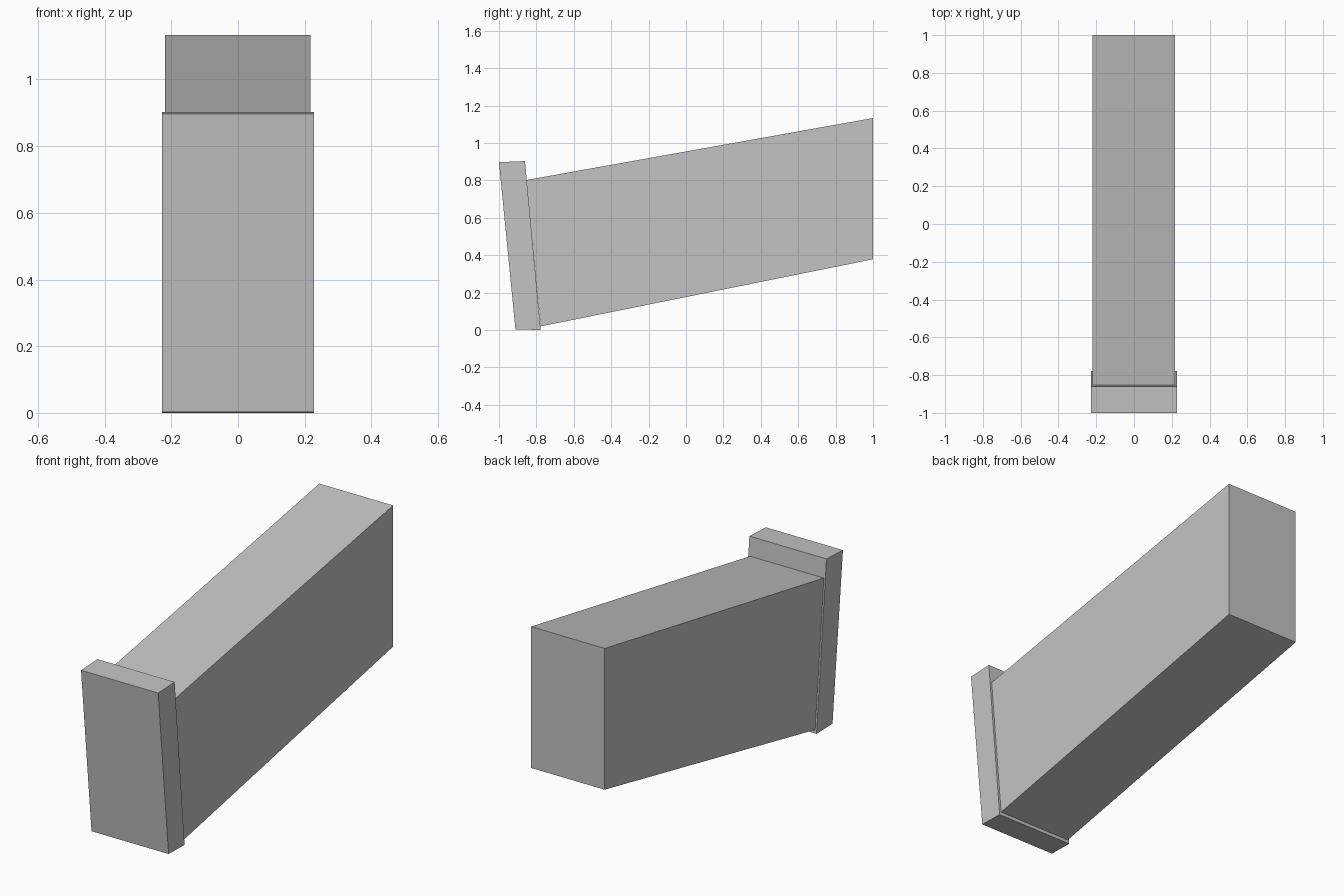
import bpy
import bmesh

cube = bpy.data.objects.get("Cube")
if cube:
    bpy.data.objects.remove(cube, do_unlink=True)

# Single flat colour
grey = bpy.data.materials.new("plain_grey")
grey.use_nodes = True
colour = (0.55, 0.55, 0.55, 1)
grey.diffuse_color = colour
grey.node_tree.nodes["Principled BSDF"].inputs["Base Color"].default_value = colour


def extrude_profile(name, profile, x_min, x_max):
    """Extrude a closed side profile of (y, z) points across the width."""
    bm = bmesh.new()
    face = bm.faces.new([bm.verts.new((x_min, y, z)) for y, z in profile])
    result = bmesh.ops.extrude_face_region(bm, geom=[face])
    moved = [v for v in result["geom"] if isinstance(v, bmesh.types.BMVert)]
    bmesh.ops.translate(bm, verts=moved, vec=(x_max - x_min, 0, 0))
    bmesh.ops.recalc_face_normals(bm, faces=bm.faces)
    mesh = bpy.data.meshes.new(name)
    bm.to_mesh(mesh)
    bm.free()
    mesh.materials.append(grey)
    obj = bpy.data.objects.new(name, mesh)
    bpy.context.collection.objects.link(obj)
    return obj


# Leaning end plate, slightly wider than the body
extrude_profile("front_plate",
                [(-0.912, 0.003), (-0.777, 0), (-0.861, 0.903), (-1, 0.897)],
                -0.228, 0.228)

# Long body rising towards the back, with an upright rear face
extrude_profile("slanted_body",
                [(-0.778, 0.019), (1, 0.378), (1, 1.133), (-0.852, 0.802)],
                -0.219, 0.217)
